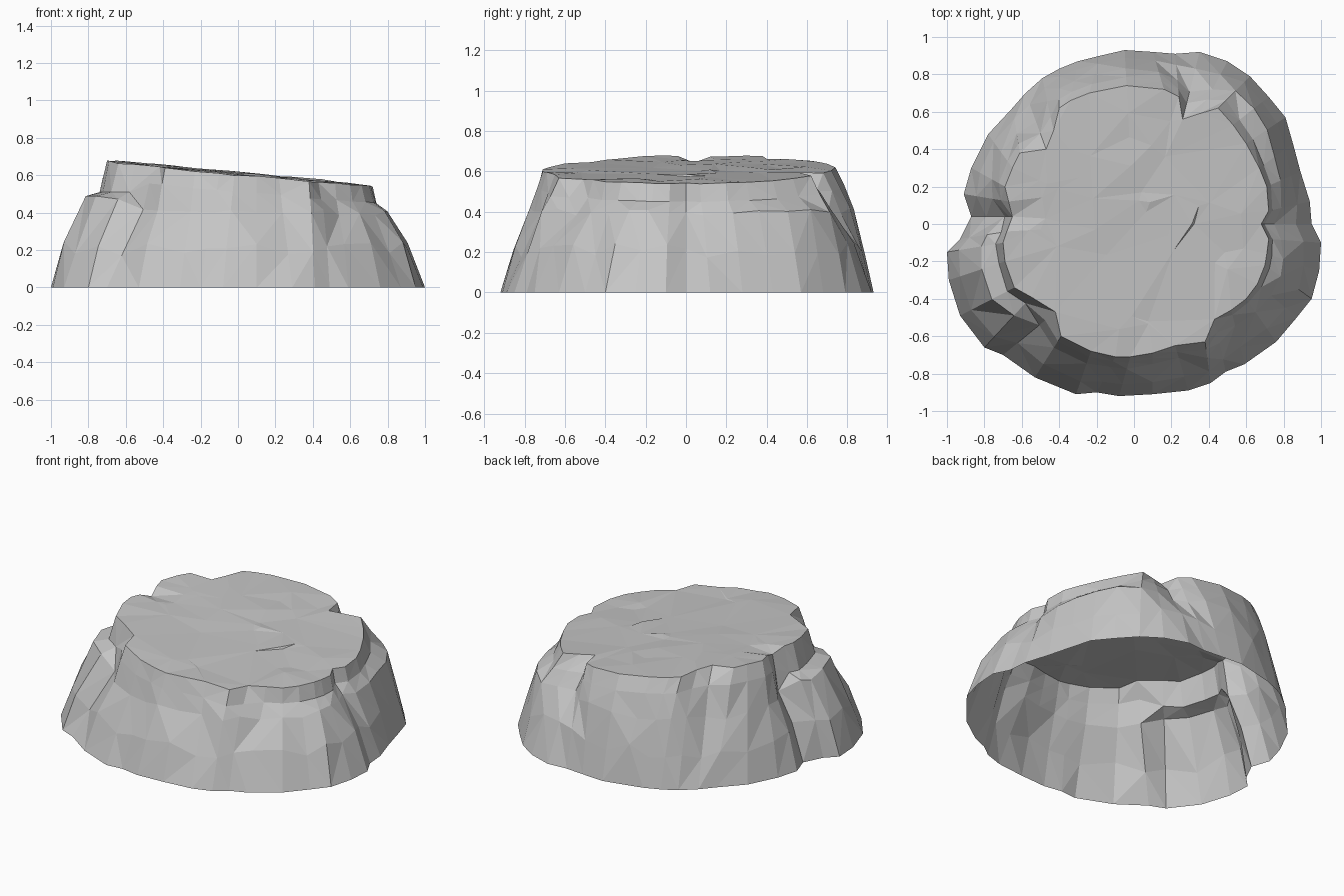
import bpy, bmesh, random
from mathutils import Vector
from mathutils.geometry import delaunay_2d_cdt

random.seed(4)
default = bpy.data.objects.get("Cube")
if default:
    bpy.data.objects.remove(default)

# One flat stone colour
stone = bpy.data.materials.new("stone grey")
stone.use_nodes = True
grey = (0.56, 0.56, 0.56, 1)
stone.diffuse_color = grey
stone.node_tree.nodes["Principled BSDF"].inputs["Base Color"].default_value = grey

# Outlines in hundredths, counter-clockwise, one pair of points per column
FOOT = [(95, 0), (94, 12), (89, 28), (85, 43), (81, 57), (72, 68), (62, 79),
        (50, 87), (35, 92), (22, 91), (10, 92), (-5, 93), (-18, 90), (-30, 87),
        (-40, 83), (-49, 78), (-58, 70), (-65, 62), (-78, 48), (-87, 30), (-91, 16),
        (-87, 4), (-93, -8), (-100, -15), (-99, -30), (-93, -49), (-80, -66), (-70, -70),
        (-53, -82), (-31, -91), (-20, -90), (-8, -92), (10, -91), (29, -89), (41, -85),
        (49, -79), (59, -75), (76, -63), (87, -50), (95, -40), (99, -25), (100, -10)]
RIM = [(68, 0), (72, 7), (71, 20), (67, 30), (60, 43), (53, 53), (45, 62),
       (35, 59), (26, 56), (24, 68), (16, 72), (-4, 74), (-24, 70), (-34, 66),
       (-40, 62), (-43, 50), (-47, 40), (-61, 38), (-65, 30), (-69, 20), (-67, 12),
       (-65, 4), (-68, -4), (-70, -10), (-69, -20), (-64, -34), (-55, -39), (-42, -47),
       (-39, -60), (-23, -68), (-10, -71), (-2, -71), (10, -69), (22, -65), (38, -63),
       (43, -51), (52, -46), (60, -40), (66, -32), (70, -22), (71, -16), (72, -8)]
# How far each column has leaned inward at the shoulder, in percent
SHOULDER = [75, 70, 60, 55, 48, 42, 45, 55, 58, 62, 55, 52, 52, 52,
            50, 45, 50, 58, 55, 60, 65, 82, 58, 60, 60, 60, 62, 68,
            72, 70, 73, 70, 72, 72, 62, 55, 72, 70, 66, 67, 70, 75]
COUNT = len(FOOT)
LEDGE = range(22, 27)          # columns with a shelf on the right side
NOTCHES = (7, 8, 16, 27, 35)   # columns where a flat chip is cut from the rim


def wobble(amount):
    return random.uniform(-amount, amount)


def plateau_point(point, amount):
    """The plateau slopes down towards the left side and a little to the front."""
    height = 0.61 - 0.095 * point.x + 0.012 * point.y
    return Vector((point.x, point.y, height + wobble(amount)))


def collar_lean(i, x, lean):
    """Steep under the left rim and the shelf, gentler elsewhere."""
    if i in NOTCHES:
        share = 0.42
    elif i in LEDGE or x > 0.5:
        share = 0.7
    else:
        share = 0.53
    return lean + (1 - lean) * share


foot = [Vector((x, y, 0)) / 100 for x, y in FOOT]
rim = [plateau_point(Vector((x, y)) / 100, 0.005) for x, y in RIM]
rim[21].z -= 0.03

# Rings between the foot and the rim: low slope, shoulder and collar
low, shoulder, collar = [], [], []
for i, (a, b, percent) in enumerate(zip(foot, rim, SHOULDER)):
    lean = percent / 100
    shelf = i in LEDGE
    for ring, amount, z in ((low, lean * (0.33 if shelf else 0.43), 0.21 + wobble(0.04)),
                            (shoulder, lean, (0.47 if shelf else 0.4) + wobble(0.02)),
                            (collar, collar_lean(i, b.x, lean), 0.51 if shelf else b.z - 0.09)):
        p = a.lerp(b, amount + wobble(0.015))
        p.z = z
        ring.append(p)

bm = bmesh.new()


def add_ring(points):
    return [bm.verts.new(p) for p in points]


def bridge(lower, upper):
    """Join two rings with triangles, choosing either diagonal."""
    for i in range(COUNT):
        j = (i + 1) % COUNT
        a, b, c, d = lower[i], lower[j], upper[j], upper[i]
        halves = ((a, b, c), (a, c, d)) if random.random() < 0.5 else ((a, b, d), (b, c, d))
        for corners in halves:
            bm.faces.new(corners)


# Craggy sides, open underneath
rings = [add_ring(points) for points in (foot, low, shoulder, collar, rim)]
for lower, upper in zip(rings, rings[1:]):
    bridge(lower, upper)

# Uneven plateau of irregular triangles
inner = [plateau_point(random.choice(rim) * random.uniform(0.1, 0.88), 0.006) for _ in range(40)]
top_verts = rings[-1] + add_ring(inner)
outline = [(i, (i + 1) % COUNT) for i in range(COUNT)]
flat = [v.co.to_2d() for v in top_verts]
result = delaunay_2d_cdt(flat, outline, [], 1, 0.0001)
faces, sources = result[2], result[3]
for face in faces:
    bm.faces.new([top_verts[sources[k][0]] for k in face])

mesh = bpy.data.meshes.new("rock_plateau")
bm.to_mesh(mesh)
bm.free()
mesh.materials.append(stone)
rock = bpy.data.objects.new("rock_plateau", mesh)
bpy.context.collection.objects.link(rock)
